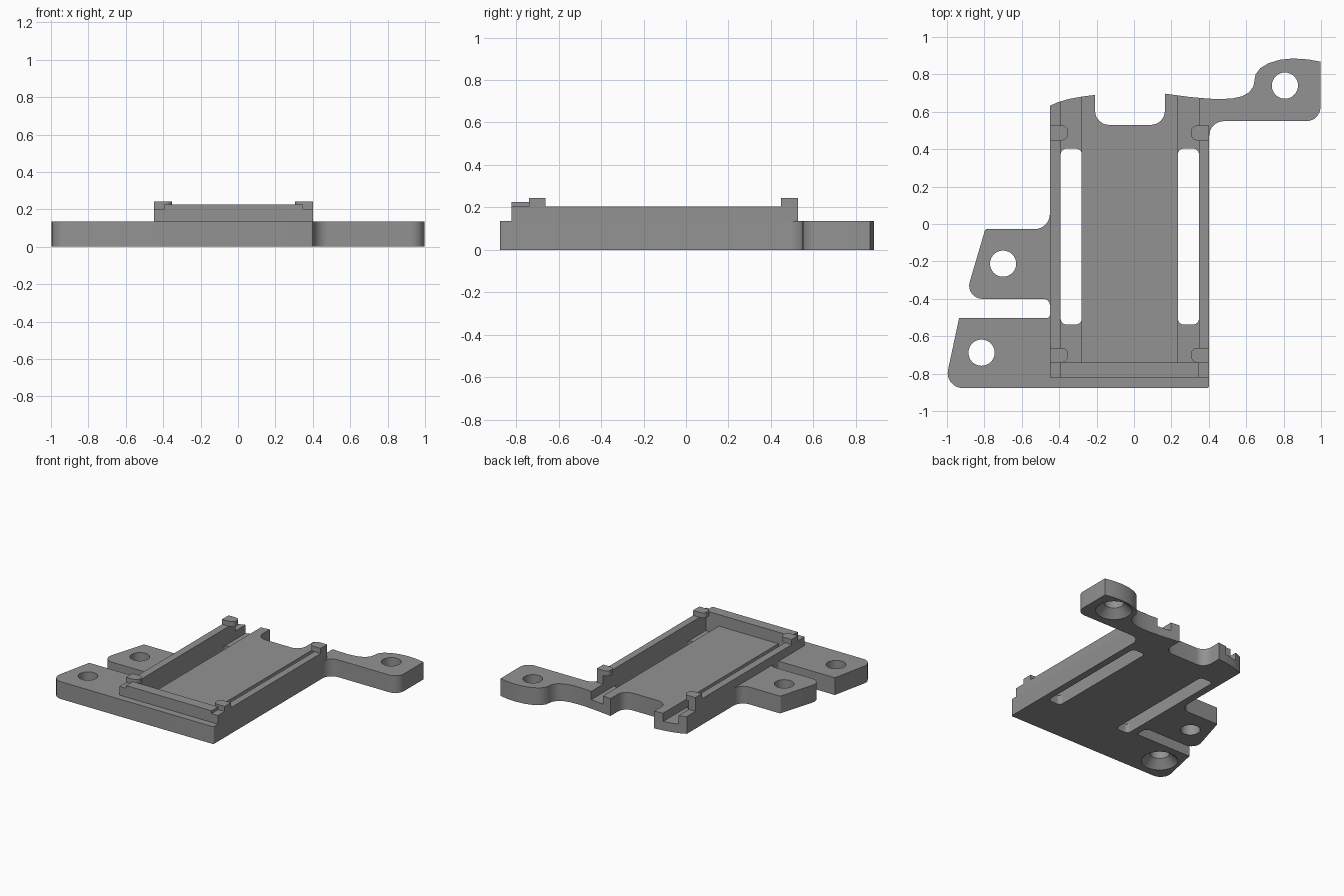
import bpy, bmesh, math
from mathutils import Vector

if "Cube" in bpy.data.objects:
    bpy.data.objects.remove(bpy.data.objects["Cube"])

grey = bpy.data.materials.new("mid grey")
grey.diffuse_color = (0.29, 0.29, 0.29, 1)
grey.use_nodes = True
grey.node_tree.nodes["Principled BSDF"].inputs["Base Color"].default_value = grey.diffuse_color


def rounded(points, steps=8):
    """Turn (x, y, radius) corners into an outline with filleted corners."""
    out = []
    for i, (x, y, r) in enumerate(points):
        p = Vector((x, y))
        if r == 0:
            out.append(p)
            continue
        a = (Vector(points[i - 1][:2]) - p).normalized()
        b = (Vector(points[(i + 1) % len(points)][:2]) - p).normalized()
        half = a.angle(b) / 2
        centre = p + (a + b).normalized() * r / math.sin(half)
        start = p + a * r / math.tan(half) - centre
        end = p + b * r / math.tan(half) - centre
        turn = math.atan2(start.x * end.y - start.y * end.x, start.dot(end))
        for k in range(steps + 1):
            t = turn * k / steps
            c, s = math.cos(t), math.sin(t)
            out.append(centre + Vector((start.x * c - start.y * s,
                                        start.x * s + start.y * c)))
    return out


def prism(name, points, z0, z1):
    """Extrude a filleted outline from z0 to z1."""
    bm = bmesh.new()
    face = bm.faces.new([bm.verts.new((p.x, p.y, z0)) for p in rounded(points)])
    top = bmesh.ops.extrude_face_region(bm, geom=[face])["geom"]
    bmesh.ops.translate(bm, vec=(0, 0, z1 - z0),
                        verts=[v for v in top if isinstance(v, bmesh.types.BMVert)])
    bmesh.ops.recalc_face_normals(bm, faces=bm.faces)
    mesh = bpy.data.meshes.new(name)
    bm.to_mesh(mesh)
    bm.free()
    mesh.materials.append(grey)
    ob = bpy.data.objects.new(name, mesh)
    bpy.context.collection.objects.link(ob)
    return ob


def box(name, x0, x1, y0, y1, z0, z1, r=0):
    return prism(name, [(x0, y0, r), (x1, y0, r), (x1, y1, r), (x0, y1, r)], z0, z1)


def cone(name, x, y, r0, r1, z0, z1):
    bpy.ops.mesh.primitive_cone_add(vertices=48, radius1=r0, radius2=r1, depth=z1 - z0,
                                    location=(x, y, (z0 + z1) / 2))
    ob = bpy.context.object
    ob.name = name
    ob.data.materials.append(grey)
    return ob


def cut(target, cutter):
    cutter.hide_render = True
    mod = target.modifiers.new("cut", 'BOOLEAN')
    mod.operation, mod.solver, mod.object = 'DIFFERENCE', 'EXACT', cutter
    bpy.context.view_layer.objects.active = target
    bpy.ops.object.modifier_apply(modifier=mod.name)
    bpy.data.objects.remove(cutter)


T = 0.135  # plate thickness

# Base plate with three mounting tabs and a notched back edge
outline = [
    (-1.015, -0.877, 0.08), (0.402, -0.877, 0.012), (0.402, 0.55, 0.08), (0.997, 0.55, 0.075),
    (0.997, 0.868, 0), (0.93, 0.88, 0), (0.85, 0.885, 0), (0.78, 0.878, 0), (0.72, 0.86, 0),
    (0.675, 0.833, 0), (0.65, 0.8, 0), (0.644, 0.765, 0), (0.638, 0.735, 0), (0.615, 0.703, 0),
    (0.575, 0.682, 0), (0.53, 0.672, 0), (0.47, 0.668, 0), (0.4, 0.67, 0), (0.3, 0.679, 0),
    (0.165, 0.697, 0), (0.165, 0.53, 0.075), (-0.208, 0.53, 0.075), (-0.208, 0.69, 0),
    (-0.28, 0.681, 0), (-0.35, 0.668, 0), (-0.41, 0.65, 0), (-0.45, 0.632, 0),
    (-0.45, -0.027, 0.08), (-0.795, -0.027, 0.01), (-0.905, -0.4, 0.07),
    (-0.45, -0.4, 0.035), (-0.45, -0.502, 0.015), (-0.935, -0.502, 0)]
plate = prism("base_plate", outline, 0, T)

# Lowered side channels with slots through their floors
for x0, x1 in ((-0.392, -0.28), (0.235, 0.347)):
    cut(plate, box("channel_cutter", x0, x1, -0.74, 1, 0.07, 0.3))
    cut(plate, box("slot_cutter", x0, x1, -0.537, 0.403, -0.1, 0.3, 0.03))

# Screw holes, two of them countersunk from below
for x, y, sunk in ((0.807, 0.74, True), (-0.7, -0.212, False), (-0.815, -0.688, True)):
    cut(plate, cone("hole_cutter", x, y, 0.07, 0.07, -0.1, 0.3))
    if sunk:
        cut(plate, cone("countersink_cutter", x, y, 0.15, 0.07, -0.02, 0.06))

# Side walls, each with two clips reaching inward
for side, outer, inner, tip in (("left", -0.45, -0.392, -0.352), ("right", 0.402, 0.347, 0.304)):
    box(side + "_wall", min(outer, inner), max(outer, inner), -0.822, 0.527, T, 0.203)
    for end, y0, y1 in (("front", -0.74, -0.662), ("back", 0.447, 0.527)):
        prism(f"{side}_{end}_clip",
              [(outer, y0, 0), (tip, y0, 0.035), (tip, y1, 0.035), (outer, y1, 0)], 0.203, 0.243)

# Front wall between the side walls
box("front_wall", -0.392, 0.347, -0.822, -0.74, T, 0.225)

# Smooth rounded surfaces, keep edges sharp
bpy.ops.object.select_all(action='DESELECT')
for ob in bpy.context.scene.objects:
    ob.select_set(True)
    bpy.context.view_layer.objects.active = ob
bpy.ops.object.shade_smooth_by_angle(angle=math.radians(30))
